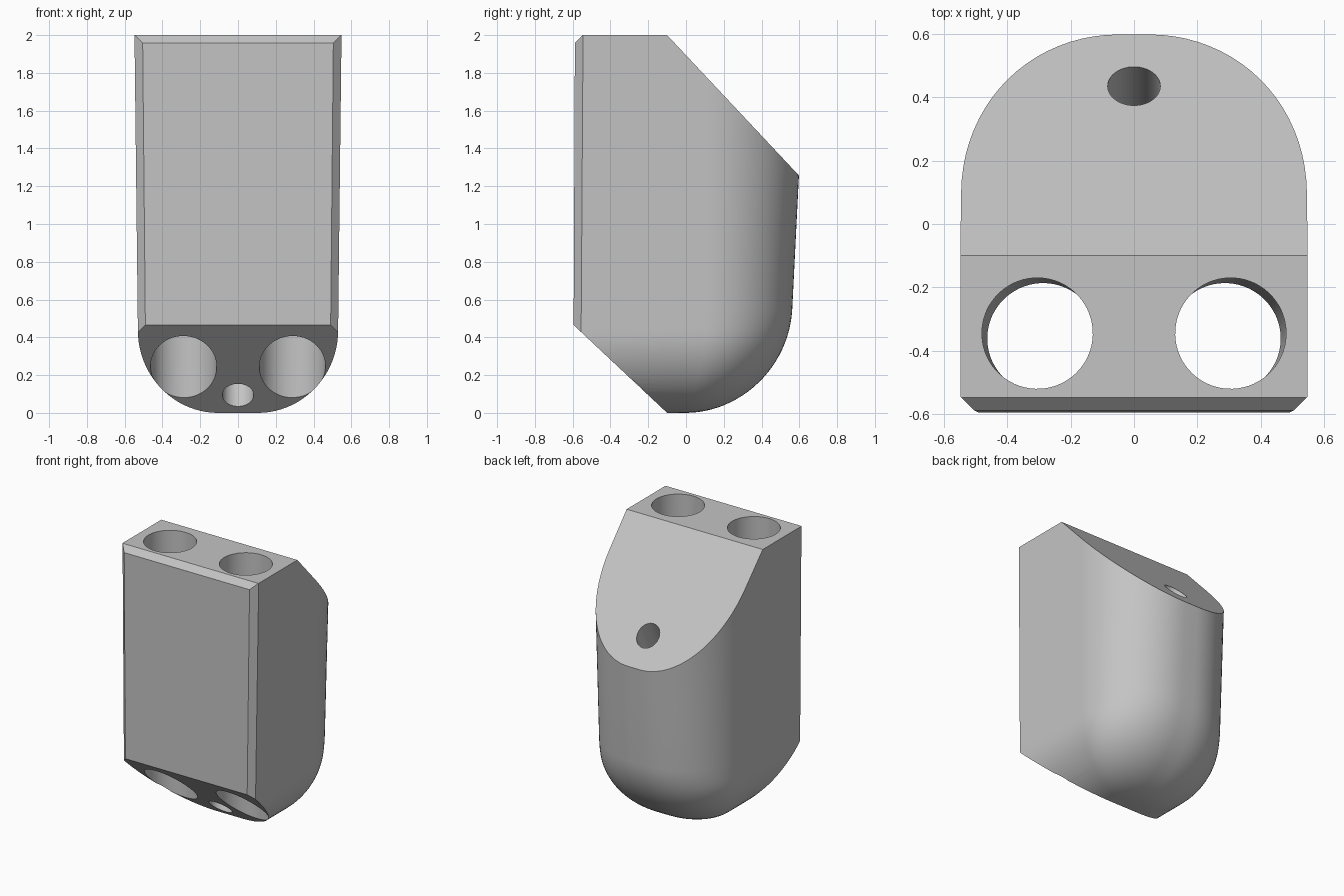
import bpy, bmesh
from math import sin, cos, pi, sqrt
from mathutils import Vector

cube = bpy.data.objects.get("Cube")
if cube:
    bpy.data.objects.remove(cube, do_unlink=True)

grey = bpy.data.materials.new("plain grey")
grey.use_nodes = True
colour = (0.55, 0.55, 0.55, 1)
grey.diffuse_color = colour
grey.node_tree.nodes["Principled BSDF"].inputs["Base Color"].default_value = colour


def rounding(z, radius):
    """Share of the fillet inset left at height z."""
    return 1 - sqrt(1 - (1 - z / radius) ** 2) if z < radius else 0


def section(z, steps=20):
    """D-shaped outline at height z, with drafted walls and a rounded bottom."""
    half = 0.525 + 0.0115 * z - 0.42 * rounding(z, 0.43)
    back = 0.535 + 0.05 * z - 0.54 * rounding(z, 0.55)
    centre = 0.1 - 0.15 * rounding(z, 0.55)
    flat = 0.05
    arc = [(flat + (half - flat) * cos(i * pi / 2 / steps),
            centre + (back - centre) * sin(i * pi / 2 / steps)) for i in range(steps + 1)]
    right = [(half, -0.8)] + arc
    return [(x, y, z) for x, y in right] + [(-x, y, z) for x, y in reversed(right)]


# Body: loft the outline upward
bm = bmesh.new()
heights = [0.55 * (1 - cos(i * pi / 48)) for i in range(25)] + [1.0, 1.5, 2.0]
rings = [[bm.verts.new(p) for p in section(z)] for z in heights]
for low, high in zip(rings, rings[1:]):
    for i in range(len(low)):
        j = (i + 1) % len(low)
        bm.faces.new((low[i], low[j], high[j], high[i]))
bm.faces.new(rings[0][::-1])
bm.faces.new(rings[-1])

# Flat cuts: front, rear slope, lower front slope, three front chamfers
cuts = [((0, -0.588, 2), (0, -1, 0.0045)),
        ((0, -0.1, 2), (0, 0.74, 0.695)),
        ((0, -0.1, 0), (0, -0.465, -0.495)),
        ((0.505, -0.588, 2), (1, -1, -0.005)),
        ((-0.505, -0.588, 2), (-1, -1, -0.005)),
        ((0, -0.547, 2), (0, -1, 1))]
for point, normal in cuts:
    bmesh.ops.bisect_plane(bm, geom=bm.verts[:] + bm.edges[:] + bm.faces[:], dist=1e-5,
                           plane_co=point, plane_no=Vector(normal).normalized(), clear_outer=True)
    bmesh.ops.edgeloop_fill(bm, edges=[e for e in bm.edges if e.is_boundary])
bmesh.ops.remove_doubles(bm, verts=bm.verts[:], dist=1e-5)
bmesh.ops.recalc_face_normals(bm, faces=bm.faces[:])
mesh = bpy.data.meshes.new("body")
bm.to_mesh(mesh)
bm.free()
mesh.materials.append(grey)
body = bpy.data.objects.new("body", mesh)
bpy.context.collection.objects.link(body)


def drill(name, top, bottom, radius):
    """Cut a straight round hole along the line from top to bottom."""
    top, bottom = Vector(top), Vector(bottom)
    axis = top - bottom
    bpy.ops.mesh.primitive_cylinder_add(
        vertices=64, radius=radius, depth=axis.length + 1, location=(top + bottom) / 2,
        rotation=axis.to_track_quat("Z", "Y").to_euler())
    cutter = bpy.context.object
    cutter.name = name
    cutter.hide_render = True
    cutter.data.materials.append(grey)
    mod = body.modifiers.new(name, "BOOLEAN")
    mod.operation = "DIFFERENCE"
    mod.solver = "EXACT"
    mod.object = cutter
    bpy.context.view_layer.objects.active = body
    bpy.ops.object.modifier_apply(modifier=mod.name)
    bpy.data.objects.remove(cutter, do_unlink=True)


# Two large upright holes and one slanted small hole
for side, name in ((1, "left_hole"), (-1, "right_hole")):
    drill(name, (side * 0.305, -0.345, 2), (side * 0.288, -0.36, 0.24), 0.175)
drill("small_hole", (0, 0.435, 1.43), (0, -0.2, 0.095), 0.083)

bpy.ops.object.select_all(action="DESELECT")
body.select_set(True)
bpy.context.view_layer.objects.active = body
bpy.ops.object.shade_smooth_by_angle(angle=pi / 6)
